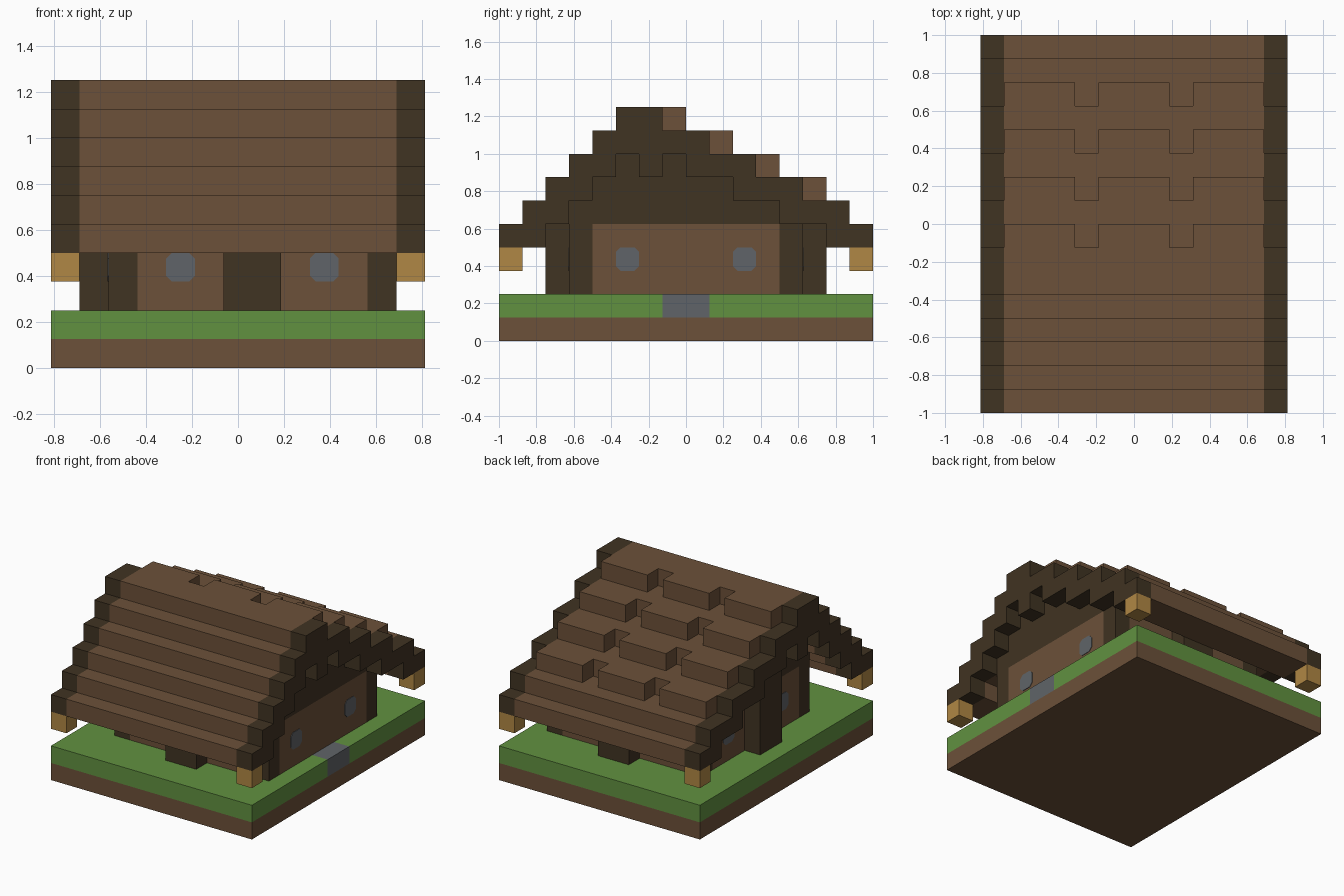
import bpy, bmesh

U = 0.125  # one building block

if "Cube" in bpy.data.objects:
    bpy.data.objects.remove(bpy.data.objects["Cube"], do_unlink=True)


def material(name, rgb):
    m = bpy.data.materials.new(name)
    m.use_nodes = True
    col = (*rgb, 1.0)
    m.diffuse_color = col
    m.node_tree.nodes["Principled BSDF"].inputs["Base Color"].default_value = col
    return m


BROWN = material("brown wood", (0.150, 0.082, 0.041))
DARK = material("dark timber", (0.051, 0.033, 0.016))
GREEN = material("grass green", (0.120, 0.283, 0.051))
GOLD = material("lantern gold", (0.434, 0.242, 0.058))
GREY = material("stone grey", (0.117, 0.127, 0.138))


def place(x, y, z):
    """Block coordinates to model coordinates."""
    return ((x - 6.5) * U, (y - 8) * U, z * U)


def add_prism(bm, ring, shift):
    """Face from a ring of block coordinates, extruded by a block offset."""
    a = [bm.verts.new(place(*p)) for p in ring]
    b = [bm.verts.new(place(*[c + d for c, d in zip(p, shift)])) for p in ring]
    bm.faces.new(a)
    bm.faces.new(b[::-1])
    for i in range(len(a)):
        j = (i + 1) % len(a)
        bm.faces.new((a[j], a[i], b[i], b[j]))


def finish(bm, name, mat):
    bmesh.ops.recalc_face_normals(bm, faces=bm.faces)
    me = bpy.data.meshes.new(name)
    bm.to_mesh(me)
    bm.free()
    me.materials.append(mat)
    ob = bpy.data.objects.new(name, me)
    bpy.context.collection.objects.link(ob)
    return ob


def boxes(name, mat, items):
    """One object from boxes given as (x range, y range, z range)."""
    bm = bmesh.new()
    for (x0, x1), (y0, y1), (z0, z1) in items:
        ring = [(x0, y0, z0), (x1, y0, z0), (x1, y1, z0), (x0, y1, z0)]
        add_prism(bm, ring, (0, 0, z1 - z0))
    return finish(bm, name, mat)


def stairs(front, rear, base):
    """Stepped gable outline in (y, z), front foot to rear foot."""
    up = [(y, base + k + d) for k, y in enumerate(front) for d in (0, 1)]
    down = [(y, base + k + d) for k, y in enumerate(rear) for d in (0, 1)]
    return up + down[::-1]


def extrude_x(name, mat, outline, x0, x1):
    bm = bmesh.new()
    add_prism(bm, [(x0, y, z) for y, z in outline], (x1 - x0, 0, 0))
    return finish(bm, name, mat)


# Ground: earth, grass and the entrance slab set into its edge
boxes("earth", BROWN, [((0, 13), (0, 16), (0, 1))])
boxes("grass", GREEN, [((0, 13), (0, 7), (1, 2)), ((0, 13), (9, 16), (1, 2)),
                       ((0, 12), (7, 9), (1, 2))])
boxes("entrance_slab", GREY, [((12, 13), (7, 9), (1, 2))])

# House: walls, corner posts, buttresses and gable infill
WALL_Z = (2, 5)
boxes("walls", BROWN, [((3, 11), (3, 13), WALL_Z), ((2, 12), (4, 12), WALL_Z)])
boxes("corner_posts", DARK, [((x, x + 1), (y, y + 1), WALL_Z)
                             for x in (2, 11) for y in (3, 12)])
boxes("buttresses", DARK, [((6, 8), (2, 3), WALL_Z), ((6, 8), (13, 14), WALL_Z)])
boxes("side_buttress", DARK, [((1, 2), (7, 9), (2, 8))])
extrude_x("gable_wall", DARK, stairs((3, 4, 5), (12, 10, 8), 5), 2, 12)

# Roof: stepped shell, steep at the front and shallow at the rear
REAR = (16, 15, 13, 11, 9, 7)
shell = stairs(range(6), REAR, 4) + stairs((2, 3, 4, 5), (14, 12, 10, 8), 4)[::-1]
extrude_x("roof", BROWN, shell, 1, 12)
boxes("roof_shingles", BROWN, [((x, x + 3), (y, y + 1), (z, z + 1))
                               for z, y in enumerate(REAR, 4) if z > 5
                               for x in (1, 5, 9)])

# Dark verges, ridge drops and lanterns at both ends
for side, x in (("right", 0), ("left", 12)):
    extrude_x("verge_" + side, DARK, shell, x, x + 1)
    boxes("ridge_drop_" + side, DARK, [((x, x + 1), (6, 7), (7, 8))])
    boxes("lanterns_" + side, GOLD, [((x, x + 1), (y, y + 1), (3, 4)) for y in (0, 15)])

# Windows: thin plates with clipped corners
c, t = 0.2, 0.03
PANE = [(c, 0), (1 - c, 0), (1, c), (1, 1 - c),
        (1 - c, 1), (c, 1), (0, 1 - c), (0, c)]
bm = bmesh.new()
for x in (4, 9):
    for y in (3 - t, 13):
        add_prism(bm, [(x + u, y, 3 + v) for u, v in PANE], (0, t, 0))
for y in (5, 10):
    for x in (2 - t, 12):
        add_prism(bm, [(x, y + u, 3 + v) for u, v in PANE], (t, 0, 0))
finish(bm, "windows", GREY)
